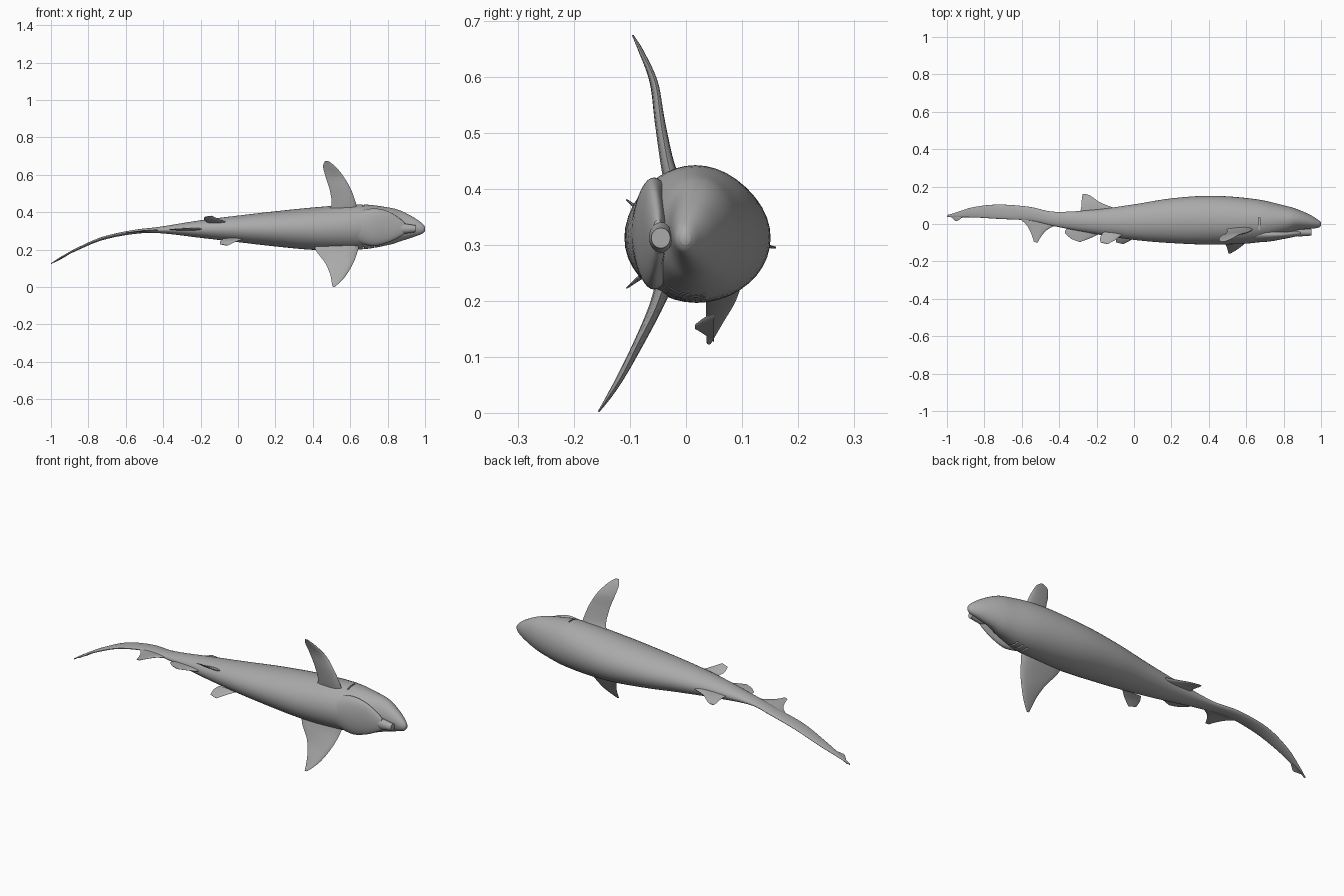
import bpy, bmesh, math
from mathutils import Vector

cube = bpy.data.objects.get("Cube")
if cube:
    bpy.data.objects.remove(cube)

skin = bpy.data.materials.new("grey_skin")
skin.use_nodes = True
grey = (0.4, 0.4, 0.4, 1)
skin.diffuse_color = grey
skin.node_tree.nodes["Principled BSDF"].inputs["Base Color"].default_value = grey


def spline(rows, steps):
    """Smoothly interpolate rows of numbers (Catmull-Rom)."""
    out = []
    last = len(rows) - 1
    for i in range(last):
        a, b, c, d = (rows[min(max(i + k, 0), last)] for k in (-1, 0, 1, 2))
        for s in range(steps):
            t = s / steps
            out.append([q + 0.5 * t * (r - p + t * (2*p - 5*q + 4*r - w + t * (3*(q - r) + w - p)))
                        for p, q, r, w in zip(a, b, c, d)])
    return out + [list(rows[-1])]


def loft(name, rings):
    """Join equal rings of points into a closed smooth skin."""
    bm = bmesh.new()
    rows = [[bm.verts.new(p) for p in ring] for ring in rings]
    n = len(rows[0])
    for a, b in zip(rows, rows[1:]):
        for i in range(n):
            j = (i + 1) % n
            bm.faces.new((a[i], a[j], b[j], b[i]))
    bm.faces.new(rows[0])
    bm.faces.new(rows[-1][::-1])
    bmesh.ops.recalc_face_normals(bm, faces=bm.faces)
    mesh = bpy.data.meshes.new(name)
    bm.to_mesh(mesh)
    bm.free()
    mesh.materials.append(skin)
    obj = bpy.data.objects.new(name, mesh)
    bpy.context.collection.objects.link(obj)
    smooth(obj)
    return obj


def smooth(obj):
    bpy.ops.object.select_all(action='DESELECT')
    obj.select_set(True)
    bpy.context.view_layer.objects.active = obj
    bpy.ops.object.shade_smooth_by_angle(angle=math.radians(50))


def trunk(name, stations, sides=40):
    """Stations: x, belly y, back y, right z, left z."""
    rings = []
    for x, y0, y1, z0, z1 in spline(stations, 6):
        ring = []
        for k in range(sides):
            a = math.tau * k / sides
            ring.append((x, (y0 + y1) / 2 + (y1 - y0) / 2 * math.sin(a),
                         (z0 + z1) / 2 + (z1 - z0) / 2 * math.cos(a)))
        rings.append(ring)
    return loft(name, rings)


def fin(name, sections, normal, sides=16):
    """Sections from root to tip: leading xyz, trailing xyz, thickness."""
    rings = []
    n = Vector(normal).normalized()
    for row in spline(sections, 6):
        lead, trail, thick = Vector(row[:3]), Vector(row[3:6]), row[6]
        ring = []
        for k in range(sides):
            a = math.tau * k / sides
            u = (1 - math.cos(a)) / 2
            # rounded leading edge, tapering to the trailing edge
            ring.append(lead.lerp(trail, u) + n * thick * math.sin(a) * (1 - 0.6 * u))
        rings.append(ring)
    return loft(name, rings)


# Body and curved tail
body = trunk("body", [
    (1, -.01, .008, .3, .322),
    (.985, -.02, .022, .285, .34),
    (.94, -.026, .05, .268, .372),
    (.87, -.034, .08, .245, .408),
    (.8, -.06, .1, .224, .426),
    (.65, -.1, .133, .2, .442),
    (.42, -.11, .151, .198, .427),
    (.2, -.102, .137, .217, .405),
    (0, -.085, .105, .24, .382),
    (-.2, -.055, .078, .263, .357),
    (-.42, -.013, .065, .288, .322),
    (-.56, .018, .092, .283, .305),
    (-.72, .027, .104, .252, .27),
    (-.85, .035, .092, .2, .215),
    (-.94, .036, .066, .156, .166),
    (-1, .037, .045, .122, .128)])

# Gill slits, cut into both sides of the throat
bm = bmesh.new()
for x, z in ((.67, .445), (.67, .2), (.7, .205), (.73, .21)):
    cut = bmesh.ops.create_cube(bm, size=1)["verts"]
    bmesh.ops.scale(bm, vec=(.007, .09, .03), verts=cut)
    bmesh.ops.translate(bm, vec=(x, -.01, z), verts=cut)
mesh = bpy.data.meshes.new("gill_cutter")
bm.to_mesh(mesh)
bm.free()
mesh.materials.append(skin)
cutter = bpy.data.objects.new("gill_cutter", mesh)
bpy.context.collection.objects.link(cutter)
mod = body.modifiers.new("gill_slits", 'BOOLEAN')
mod.operation = 'DIFFERENCE'
mod.solver = 'EXACT'
mod.object = cutter
bpy.context.view_layer.objects.active = body
bpy.ops.object.modifier_apply(modifier=mod.name)
bpy.data.objects.remove(cutter)
smooth(body)

# Lower jaw and blunt chin
trunk("lower_jaw", [
    (.62, -.1, 0, .24, .4),
    (.72, -.094, -.02, .22, .42),
    (.8, -.08, -.034, .238, .406),
    (.86, -.068, -.036, .265, .37),
    (.89, -.06, -.04, .285, .345)])
trunk("chin", [
    (.85, -.062, -.028, .295, .33),
    (.88, -.066, -.024, .286, .34),
    (.91, -.065, -.025, .288, .336),
    (.95, -.062, -.028, .294, .33)], sides=24)

# Pectoral fins
fin("left_pectoral_fin", [
    (.64, -.02, .4, .47, -.02, .4, .022),
    (.63, -.033, .45, .5, -.035, .44, .016),
    (.605, -.045, .52, .49, -.05, .52, .012),
    (.565, -.055, .59, .468, -.062, .59, .009),
    (.52, -.08, .645, .455, -.08, .645, .006),
    (.482, -.095, .674, .465, -.095, .674, .002)], (0, 1, .2))
fin("right_pectoral_fin", [
    (.65, -.035, .24, .4, -.035, .24, .022),
    (.638, -.055, .185, .42, -.055, .19, .016),
    (.615, -.085, .125, .465, -.08, .13, .012),
    (.58, -.115, .065, .492, -.115, .07, .009),
    (.55, -.137, .03, .5, -.137, .03, .006),
    (.518, -.156, .002, .505, -.156, .002, .002)], (0, 1, -.45))

# Pelvic fins
for side, x, z, out in (("left", -.055, .345, 1), ("right", .03, .258, -1)):
    fin(side + "_pelvic_fin", [
        (x, -.05, z, x - .11, -.045, z, .009),
        (x - .04, -.082, z + .015 * out, x - .125, -.07, z + .012 * out, .006),
        (x - .085, -.107, z + .036 * out, x - .125, -.098, z + .03 * out, .002)], (0, 1, out))

# Fins along the middle of the back and belly
fin("dorsal_fin", [
    (-.06, .07, .31, -.29, .06, .31, .014),
    (-.17, .11, .308, -.282, .09, .308, .009),
    (-.21, .135, .303, -.28, .12, .303, .006),
    (-.235, .152, .297, -.278, .142, .297, .004),
    (-.26, .161, .295, -.275, .159, .295, .002)], (0, 0, 1))
fin("anal_fin", [
    (-.17, -.04, .31, -.35, -.015, .306, .012),
    (-.215, -.068, .311, -.37, -.045, .308, .007),
    (-.29, -.097, .312, -.335, -.08, .31, .002)], (0, 0, 1))
fin("lower_tail_lobe", [
    (-.4, 0, .304, -.62, .035, .288, .01),
    (-.46, -.028, .303, -.575, -.005, .293, .007),
    (-.495, -.065, .3, -.55, -.05, .296, .005),
    (-.515, -.1, .3, -.535, -.096, .298, .002)], (-.1, 0, 1))
fin("tail_tip_lobe", [
    (-.9, .05, .18, -.995, .05, .126, .006),
    (-.925, .03, .168, -.975, .034, .139, .004),
    (-.945, .016, .157, -.955, .016, .15, .002)], (-.5, 0, 1))
